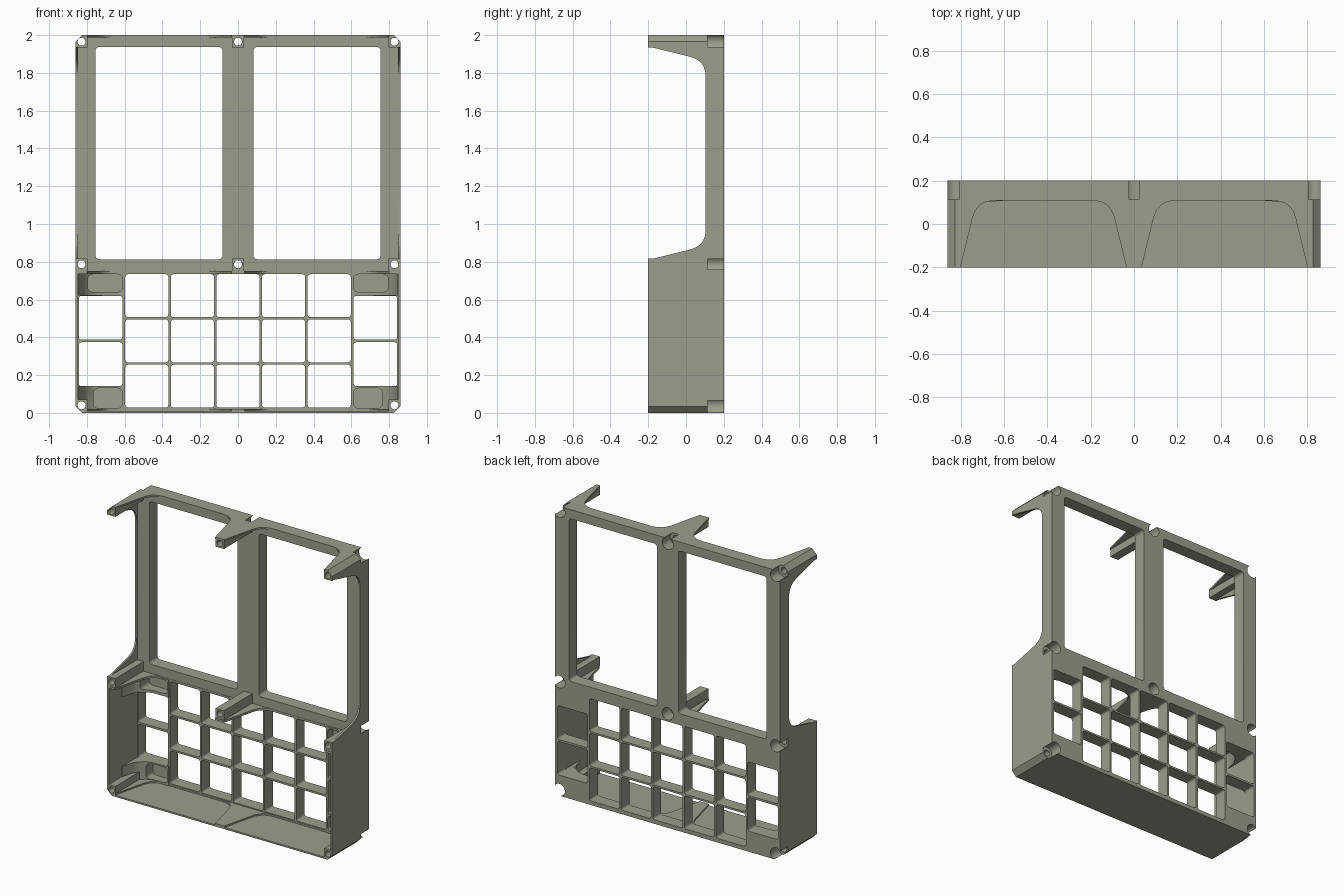
import bpy, bmesh, math
from mathutils import Vector

if "Cube" in bpy.data.objects:
    bpy.data.objects.remove(bpy.data.objects["Cube"])

mat = bpy.data.materials.new("olive_grey")
mat.diffuse_color = (0.33, 0.345, 0.26, 1)
mat.use_nodes = True
mat.node_tree.nodes["Principled BSDF"].inputs["Base Color"].default_value = mat.diffuse_color

AXES = {'x': lambda u, v, d: (d, u, v),   # profile in y,z
        'y': lambda u, v, d: (u, d, v),   # profile in x,z
        'z': lambda u, v, d: (u, v, d)}   # profile in x,y


def prism(name, pts, axis, lo, hi):
    """Extrude a closed 2D profile along an axis."""
    bm = bmesh.new()
    face = bm.faces.new([bm.verts.new(AXES[axis](u, v, lo)) for u, v in pts])
    ext = bmesh.ops.extrude_face_region(bm, geom=[face])
    move = Vector(AXES[axis](0, 0, hi - lo))
    bmesh.ops.translate(bm, vec=move, verts=[e for e in ext['geom'] if isinstance(e, bmesh.types.BMVert)])
    bmesh.ops.recalc_face_normals(bm, faces=bm.faces)
    me = bpy.data.meshes.new(name)
    bm.to_mesh(me)
    bm.free()
    ob = bpy.data.objects.new(name, me)
    bpy.context.collection.objects.link(ob)
    return ob


def rect(x0, x1, z0, z1, r=0.0):
    """Rectangle profile, optionally with rounded corners."""
    if r == 0:
        return [(x0, z0), (x1, z0), (x1, z1), (x0, z1)]
    pts = []
    for cx, cz, a in ((x1 - r, z0 + r, -90), (x1 - r, z1 - r, 0), (x0 + r, z1 - r, 90), (x0 + r, z0 + r, 180)):
        for i in range(5):
            t = math.radians(a + i * 22.5)
            pts.append((cx + r * math.cos(t), cz + r * math.sin(t)))
    return pts


def circle(cx, cz, r, n=32):
    return [(cx + r * math.cos(2 * math.pi * i / n), cz + r * math.sin(2 * math.pi * i / n)) for i in range(n)]


def scoop(a, b, depth, slant=0.075, trim=0.085):
    """Tapered opening with rounded inner corners: (along, y) points."""
    def corner(s, mouth):
        c = Vector((mouth + s * slant, depth))
        m = Vector((mouth, -0.2))
        p0 = c + (m - c).normalized() * trim
        p2 = c + Vector((s * trim, 0))
        return [tuple((1 - t) ** 2 * p0 + 2 * t * (1 - t) * c + t * t * p2) for t in [i / 8 for i in range(9)]]
    return ([(a, -0.3), (a, -0.2)] + corner(1, a) + corner(-1, b)[::-1] + [(b, -0.2), (b, -0.3)])


def boolean(ob, tool, op):
    m = ob.modifiers.new("bool", 'BOOLEAN')
    m.operation, m.object, m.solver = op, tool, 'EXACT'
    bpy.context.view_layer.objects.active = ob
    bpy.ops.object.modifier_apply(modifier=m.name)
    bpy.data.objects.remove(tool, do_unlink=True)


def cut(ob, pts, axis, lo, hi):
    boolean(ob, prism("cutter", pts, axis, lo, hi), 'DIFFERENCE')


def add(ob, pts, axis, lo, hi):
    boolean(ob, prism("piece", pts, axis, lo, hi), 'UNION')


W, C = 0.86, 0.035
outline = [(-W + C, 0), (W - C, 0), (W, C), (W, 2 - C), (W - C, 2), (-W + C, 2), (-W, 2 - C), (-W, C)]
top_scoops = [scoop(0.035, 0.80, 0.108), scoop(-0.80, -0.035, 0.108)]

# Outer shell, hollow from the front
frame = prism("panel_frame", outline, 'y', -0.2, 0.2)
cut(frame, rect(-0.847, 0.847, 0.011, 1.988), 'y', -0.3, 0.11)

# Open sides beside the windows and scooped top wall
cut(frame, [(y, z) for z, y in scoop(0.81, 1.94, 0.104)], 'x', -1, 1)
for s in top_scoops:
    cut(frame, s, 'z', 1.9, 2.1)

# Scooped ribs on the floor and below the windows
for z0, z1 in ((0.005, 0.021), (0.736, 0.75)):
    rib = prism("rib", rect(-0.853, 0.853, -0.2, 0.13), 'z', z0, z1)
    for s in top_scoops:
        cut(rib, s, 'z', z0 - 0.1, z1 + 0.1)
    boolean(frame, rib, 'UNION')

# Curved corner gussets beside the side cells
for side in (-1, 1):
    curve = [(-0.853, -0.06), (-0.845, -0.06), (-0.825, 0.02), (-0.80, 0.06), (-0.765, 0.088),
             (-0.72, 0.102), (-0.605, 0.106), (-0.605, 0.13), (-0.853, 0.13)]
    for z0, z1 in ((0.008, 0.143), (0.622, 0.742)):
        add(frame, [(-side * x, y) for x, y in curve], 'z', z0, z1)

# Screw posts
posts = [(x, z) for z in (1.965, 0.787, 0.04) for x in (-0.828, 0, 0.828) if (x, z) != (0, 0.04)]
for x, z in posts:
    x0, x1 = (-0.032, 0.032) if x == 0 else sorted((math.copysign(0.798, x), math.copysign(0.87, x)))
    z0, z1 = {1.965: (1.935, 2.01), 0.787: (0.752, 0.817), 0.04: (-0.01, 0.072)}[z]
    add(frame, rect(x0, x1, z0, z1), 'y', -0.2, 0.13)
boolean(frame, prism("envelope", outline, 'y', -0.2, 0.2), 'INTERSECT')

# Large windows
for x0, x1 in ((-0.755, -0.082), (0.082, 0.755)):
    cut(frame, rect(x0, x1, 0.813, 1.937, 0.02), 'y', 0.09, 0.3)

# Grid of small cells
for i in range(5):
    for j in range(3):
        x, z = (i - 2) * 0.2415, 0.1415 + j * 0.2395
        cut(frame, rect(x - 0.114, x + 0.114, z - 0.1135, z + 0.1135, 0.014), 'y', 0.09, 0.3)

# Side cells and blind pockets
for side in (-1, 1):
    for z0, z1 in ((0.142, 0.374), (0.388, 0.62)):
        x0, x1 = sorted((side * 0.612, side * 0.843))
        cut(frame, rect(x0, x1, z0, z1, 0.014), 'y', 0.05, 0.3)
    for xo, z0, z1 in ((0.765, 0.025, 0.131), (0.795, 0.64, 0.734)):
        x0, x1 = sorted((side * 0.612, side * xo))
        cut(frame, rect(x0, x1, z0, z1, 0.025), 'y', -0.1, 0.165)

# Screw holes with counterbores from the back
for x, z in posts:
    cut(frame, circle(x, z, 0.021, 24), 'y', -0.3, 0.3)
    cut(frame, circle(x, z, 0.042), 'y', 0.113, 0.3)

frame.data.materials.clear()
frame.data.materials.append(mat)
for p in frame.data.polygons:
    p.material_index = 0
bpy.context.view_layer.objects.active = frame
frame.select_set(True)
bpy.ops.object.shade_smooth_by_angle(angle=math.radians(25))
